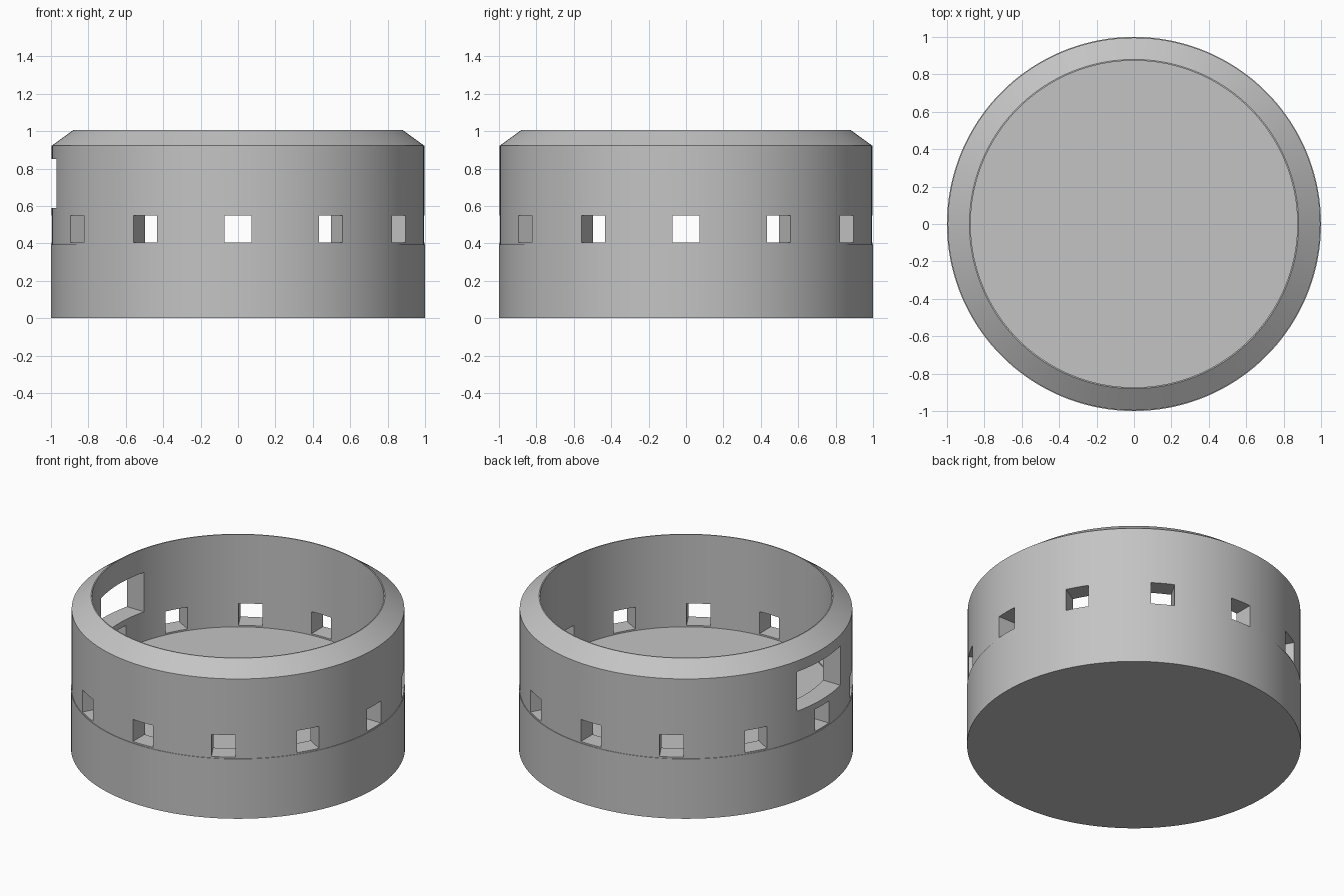
import bpy, bmesh, math
from mathutils import Matrix, Vector

if "Cube" in bpy.data.objects:
    bpy.data.objects.remove(bpy.data.objects["Cube"], do_unlink=True)

SEGMENTS = 180
FLOOR = 0.395

grey = bpy.data.materials.new("light grey")
grey.use_nodes = True
grey.diffuse_color = (0.55, 0.55, 0.55, 1)
grey.node_tree.nodes["Principled BSDF"].inputs["Base Color"].default_value = grey.diffuse_color


def make_object(name, bm):
    bmesh.ops.recalc_face_normals(bm, faces=bm.faces)
    mesh = bpy.data.meshes.new(name)
    bm.to_mesh(mesh)
    bm.free()
    mesh.materials.append(grey)
    obj = bpy.data.objects.new(name, mesh)
    bpy.context.collection.objects.link(obj)
    return obj


def smooth(obj):
    bpy.ops.object.select_all(action="DESELECT")
    obj.select_set(True)
    bpy.context.view_layer.objects.active = obj
    bpy.ops.object.shade_smooth_by_angle(angle=math.radians(25))


def lathe(profile):
    """Spin a closed (radius, height) loop around z."""
    bm = bmesh.new()
    rings = []
    for i in range(SEGMENTS):
        a = math.tau * i / SEGMENTS
        rings.append([bm.verts.new((r * math.cos(a), r * math.sin(a), z)) for r, z in profile])
    n = len(profile)
    for i in range(SEGMENTS):
        a, b = rings[i], rings[(i + 1) % SEGMENTS]
        for j in range(n):
            k = (j + 1) % n
            bm.faces.new((a[j], b[j], b[k], a[k]))
    return bm


def add_opening(bm, angle, width, low, high):
    """Radial box that passes through the wall."""
    place = (Matrix.Rotation(angle, 4, "Z")
             @ Matrix.Translation(Vector((0.95, 0, (low + high) / 2)))
             @ Matrix.Diagonal((0.5, width, high - low, 1)))
    bmesh.ops.create_cube(bm, size=1, matrix=place)


# Solid base disc
bm = bmesh.new()
bmesh.ops.create_cone(bm, cap_ends=True, segments=SEGMENTS, radius1=1, radius2=1,
                      depth=FLOOR, matrix=Matrix.Translation((0, 0, FLOOR / 2)))
smooth(make_object("base", bm))

# Upper wall with a sloped rim
wall = make_object("wall", lathe([(0.873, FLOOR - 0.02), (0.996, FLOOR - 0.02), (0.996, 0.922),
                                  (0.88, 1.006), (0.873, 1.006)]))

# Twelve small windows and one large one on the -x side
bm = bmesh.new()
for i in range(12):
    add_opening(bm, math.radians(30 * i), 0.145, 0.405, 0.55)
add_opening(bm, math.pi, 0.45, 0.59, 0.85)
cutter = make_object("window_cutter", bm)
cutter.hide_render = True

cut = wall.modifiers.new("windows", "BOOLEAN")
cut.operation = "DIFFERENCE"
cut.solver = "EXACT"
cut.object = cutter
bpy.context.view_layer.objects.active = wall
bpy.ops.object.modifier_apply(modifier=cut.name)
bpy.data.objects.remove(cutter, do_unlink=True)
smooth(wall)
